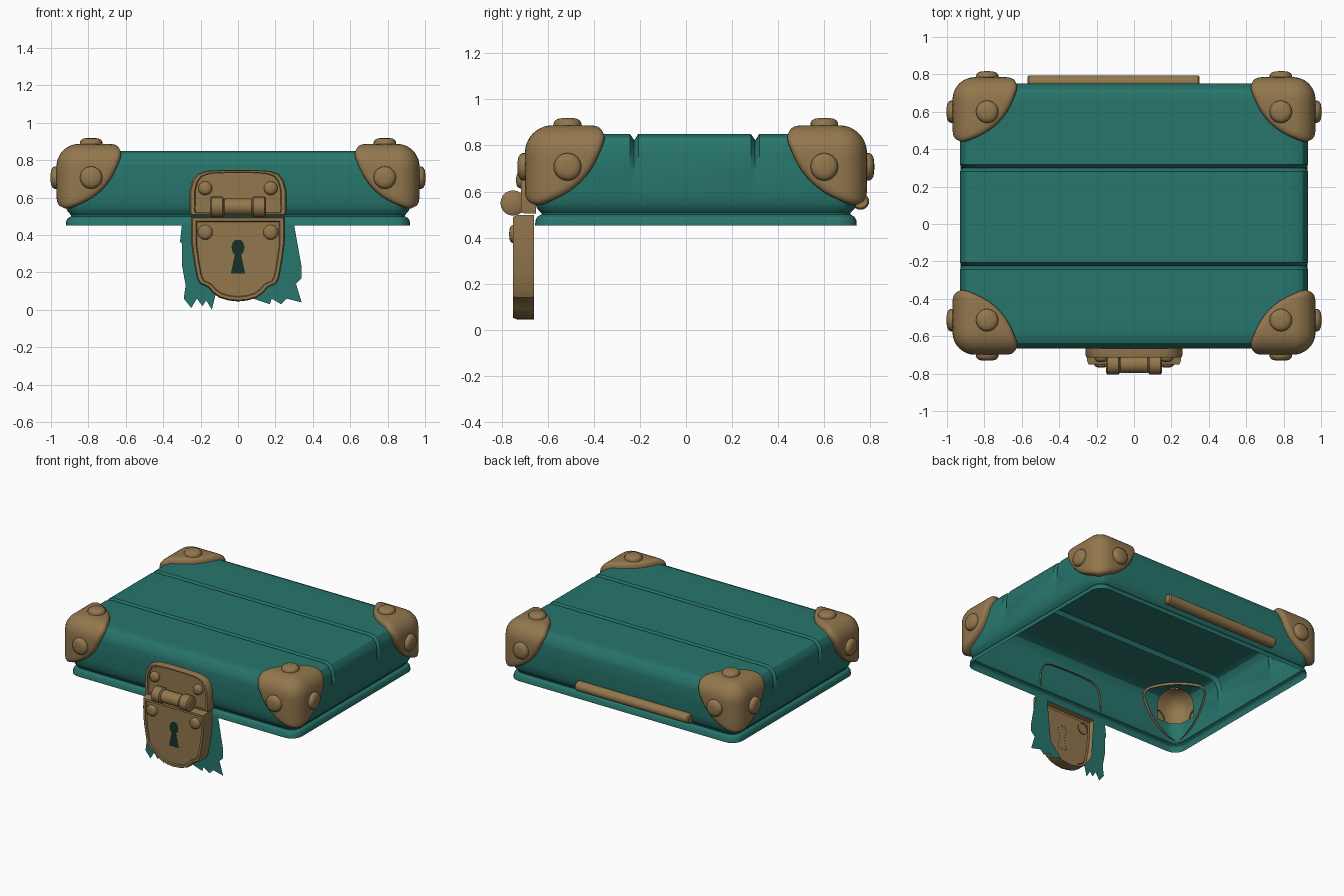
import bpy, bmesh, math
from mathutils import Vector, Matrix

if "Cube" in bpy.data.objects:
    bpy.data.objects.remove(bpy.data.objects["Cube"])


def material(name, rgb):
    m = bpy.data.materials.new(name)
    m.use_nodes = True
    m.diffuse_color = (*rgb, 1)
    m.node_tree.nodes["Principled BSDF"].inputs["Base Color"].default_value = (*rgb, 1)
    return m


TEAL = material("teal leather", (0.02, 0.18, 0.15))
BRASS = material("aged brass", (0.29, 0.185, 0.075))
DARK = material("keyhole shadow", (0.008, 0.03, 0.025))


def finish(bm, name, mat, angle=40):
    bmesh.ops.remove_doubles(bm, verts=bm.verts, dist=0.0005)
    bmesh.ops.recalc_face_normals(bm, faces=bm.faces)
    me = bpy.data.meshes.new(name)
    bm.to_mesh(me)
    bm.free()
    me.materials.append(mat)
    ob = bpy.data.objects.new(name, me)
    bpy.context.collection.objects.link(ob)
    bpy.ops.object.select_all(action='DESELECT')
    ob.select_set(True)
    bpy.context.view_layer.objects.active = ob
    bpy.ops.object.shade_smooth_by_angle(angle=math.radians(angle))
    return ob


def loft(bm, loops, cap=True):
    """Skin closed loops of points and cap the last one."""
    rings = [[bm.verts.new(p) for p in loop] for loop in loops]
    for a, b in zip(rings, rings[1:]):
        for i in range(len(a)):
            j = (i + 1) % len(a)
            bm.faces.new((a[i], a[j], b[j], b[i]))
    if cap:
        bm.faces.new(rings[-1])


# --- Lid shell: rounded rectangles stacked from the rim to the top ---
HX, HY, CY = 0.93, 0.708, 0.043


def rounded_rect(inset, z, r=0.09, n=6):
    pts = []
    for q, (sx, sy) in enumerate([(1, 1), (-1, 1), (-1, -1), (1, -1)]):
        for i in range(n + 1):
            a = math.pi / 2 * (q + i / n)
            rr = r - inset * 0.6
            pts.append((sx * (HX - inset - rr) + rr * math.cos(a),
                        CY + sy * (HY - inset - rr) + rr * math.sin(a), z))
    return pts


def lid():
    bm = bmesh.new()
    profile = [(0.01, 0.452), (0.012, 0.475), (0.02, 0.49), (0.037, 0.5), (0.037, 0.507),
               (0.02, 0.525), (0.008, 0.55), (0.002, 0.6), (0, 0.77), (0.008, 0.805),
               (0.03, 0.835), (0.06, 0.848), (0.09, 0.85)]
    loft(bm, [rounded_rect(i, z) for i, z in profile])

    def cut(co, no):
        bmesh.ops.bisect_plane(bm, geom=bm.verts[:] + bm.edges[:] + bm.faces[:],
                               plane_co=co, plane_no=no)

    # Plank grooves across the top
    for g in (-0.225, 0.3):
        for d in (-0.018, 0, 0.018):
            cut((0, g + d, 0), (0, 1, 0))
        for v in bm.verts:
            if abs(v.co.y - g) < 0.002 and v.co.z > 0.76:
                v.co.z -= 0.028
                if abs(v.co.x) > 0.8:
                    v.co.x *= 0.985
    # Openings under the corner guards
    for s in (-1, 1):
        cut((s * 0.76, 0, 0), (1, 0, 0))
        cut((0, CY + s * 0.54, 0), (0, 1, 0))
    cut((0, 0, 0.68), (0, 0, 1))
    gone = []
    for f in bm.faces:
        c = f.calc_center_median()
        if abs(c.x) > 0.76 and abs(c.y - CY) > 0.54 and c.z > 0.68:
            gone.append(f)
    bmesh.ops.delete(bm, geom=gone, context='FACES')
    finish(bm, "lid", TEAL, 30)


lid()


# --- Domed rivets ---
def rivet(name, pos, direction, r, h):
    bm = bmesh.new()
    n = 20
    prof = [(1, -0.3), (1, 0.3), (0.9, 0.65), (0.7, 0.88), (0.4, 0.98), (0.15, 1)]
    loft(bm, [[(r * k * math.cos(2 * math.pi * i / n), r * k * math.sin(2 * math.pi * i / n), h * z)
               for i in range(n)] for k, z in prof])
    rot = Vector(direction).to_track_quat('Z', 'Y').to_matrix().to_4x4()
    bm.transform(Matrix.Translation(pos) @ rot)
    finish(bm, name, BRASS, 50)


# --- Corner guards: three quarter discs wrapped round a soft corner ---
def corner_guard(sx, sy, tag):
    bm = bmesh.new()
    R, r, n = 0.345, 0.12, 16
    rings = [(R * k / 10, 0) for k in range(10)]
    rings += [(R - 0.018, 0.002), (R - 0.006, 0.009), (R, 0.022), (R, 0.055)]
    apex = Vector((sx * 0.97, CY + sy * 0.742, 0.887))

    def place(u, depth):
        c = Vector([max(k, r) for k in u])
        p = c + (u - c).normalized() * (r - depth)
        return apex + Vector((-sx * p.x, -sy * p.y, -p.z))

    for axis in range(3):
        grid = []
        for rad, depth in rings:
            row = []
            for i in range(n + 1):
                a = math.pi / 2 * i / n
                u = Vector((0, 0, 0))
                u[(axis + 1) % 3] = rad * math.cos(a)
                u[(axis + 2) % 3] = rad * math.sin(a)
                row.append(bm.verts.new(place(u, depth)))
            grid.append(row)
        for a, b in zip(grid, grid[1:]):
            for i in range(n):
                bm.faces.new((a[i], a[i + 1], b[i + 1], b[i]))
    bmesh.ops.dissolve_degenerate(bm, dist=0.0001, edges=bm.edges)
    finish(bm, "corner_guard_" + tag, BRASS, 50)
    for axis, side in enumerate(("side", "end", "top")):
        u = Vector((0.185, 0.185, 0.18))
        u[axis] = 0
        d = [0, 0, 0]
        d[axis] = (sx, sy, 1)[axis]
        rivet(f"guard_rivet_{tag}_{side}", apex + Vector((-sx * u.x, -sy * u.y, -u.z)), d, 0.06, 0.032)


for sx, xn in ((1, "left"), (-1, "right")):
    for sy, yn in ((1, "back"), (-1, "front")):
        corner_guard(sx, sy, f"{yn}_{xn}")


# --- Lock plates: mirrored half outlines with a raised border, open behind ---
def mirrored(half):
    return half + [(-x, z) for x, z in reversed(half) if x > 0]


def plate(name, half, steps, mat=BRASS):
    pts = mirrored(half)
    zc = (max(z for _, z in pts) + min(z for _, z in pts)) / 2
    bm = bmesh.new()
    loft(bm, [[(x * k, y, zc + (z - zc) * k) for x, z in pts] for k, y in steps])
    finish(bm, name, mat, 35)


plate("lock_upper_plate",
      [(0.255, 0.505), (0.26, 0.53), (0.258, 0.64), (0.245, 0.69), (0.22, 0.725), (0.17, 0.743), (0.08, 0.748)],
      [(1, -0.65), (1, -0.70), (0.97, -0.715), (0.9, -0.715), (0.88, -0.707)])
plate("lock_lower_plate",
      [(0.25, 0.497), (0.25, 0.36), (0.235, 0.25), (0.22, 0.17), (0.205, 0.14), (0.16, 0.12), (0.135, 0.09),
       (0.1, 0.065), (0.05, 0.05), (0, 0.045)],
      [(1, -0.66), (1, -0.733), (0.97, -0.75), (0.9, -0.75), (0.88, -0.742)])
plate("keyhole",
      [(0.038, 0.195), (0.017, 0.295), (0.03, 0.31), (0.035, 0.335), (0.028, 0.36), (0.014, 0.373)],
      [(1, -0.741), (1, -0.744)], DARK)
for x, tag in ((0.175, "left"), (-0.175, "right")):
    rivet("lock_upper_rivet_" + tag, (x, -0.707, 0.65), (0, -1, 0), 0.037, 0.03)
    rivet("lock_lower_rivet_" + tag, (x, -0.742, 0.415), (0, -1, 0), 0.04, 0.025)


# --- Bars along x with softened ends ---
def bar(name, x0, x1, y, z, ry, rz):
    bm = bmesh.new()
    n, e = 20, 0.008
    ends = [(x0, 0.8), (x0 + e, 1), (x1 - e, 1), (x1, 0.8)]
    loops = [[(x, y + ry * k * math.cos(2 * math.pi * i / n), z + rz * k * math.sin(2 * math.pi * i / n))
              for i in range(n)] for x, k in ends]
    loft(bm, loops)
    bm.faces.new([bm.verts.new(p) for p in loops[0]])
    finish(bm, name, BRASS, 40)


bar("hasp_knuckle_left", 0.075, 0.15, -0.75, 0.55, 0.055, 0.055)
bar("hasp_knuckle_right", -0.15, -0.075, -0.75, 0.55, 0.055, 0.055)
bar("hasp_knuckle_middle", -0.08, 0.08, -0.75, 0.55, 0.047, 0.045)
bar("back_hinge_bar", -0.57, 0.35, 0.757, 0.557, 0.038, 0.036)


# --- Torn leather hanging behind the lock ---
def torn_flap(name, pts):
    bm = bmesh.new()
    bm.faces.new([bm.verts.new((x, -0.657, z)) for x, z in pts])
    bmesh.ops.triangulate(bm, faces=bm.faces)
    finish(bm, name, TEAL)


torn_flap("torn_flap_right",
          [(-0.2, 0.46), (-0.3, 0.455), (-0.25, 0.38), (-0.31, 0.365), (-0.26, 0.31), (-0.3, 0.24), (-0.28, 0.13),
           (-0.23, 0.1), (-0.29, 0.06), (-0.25, 0.01), (-0.22, 0.06), (-0.19, 0.02), (-0.17, 0.05), (-0.14, 0),
           (-0.12, 0.08), (-0.18, 0.16)])
torn_flap("torn_flap_left",
          [(0.2, 0.46), (0.3, 0.455), (0.25, 0.38), (0.25, 0.3), (0.28, 0.24), (0.34, 0.23), (0.34, 0.17),
           (0.31, 0.14), (0.34, 0.04), (0.26, 0.06), (0.23, 0.03), (0.18, 0.06), (0.17, 0.03), (0.08, 0.06),
           (0.17, 0.16)])
